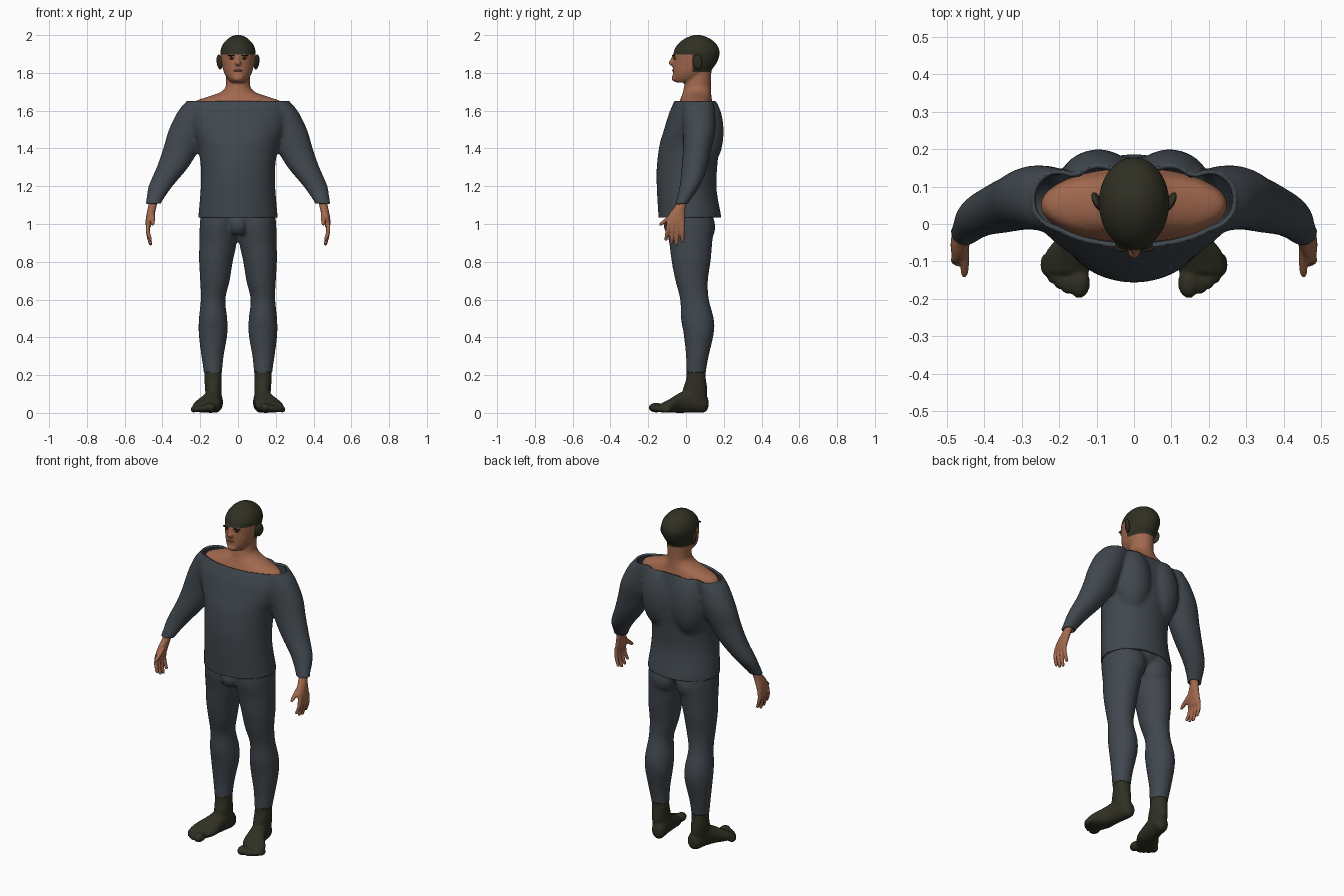
import bpy, bmesh, math
from mathutils import Matrix, Vector


def material(name, rgb):
    m = bpy.data.materials.new(name)
    m.diffuse_color = (*rgb, 1)
    return m


SLATE = material("slate cloth", (0.052, 0.064, 0.076))
OLIVE = material("dark olive", (0.029, 0.029, 0.017))
SKIN = material("skin", (0.36, 0.14, 0.075))
LIP = material("lip", (0.22, 0.075, 0.05))
DARK = material("brow and eye", (0.02, 0.015, 0.012))


def smooth_rows(rows, steps=4):
    """Catmull-Rom interpolation through the section rows."""
    out = []
    for i in range(len(rows) - 1):
        a, b, c, d = (rows[max(0, min(len(rows) - 1, i + k))] for k in (-1, 0, 1, 2))
        for s in range(steps):
            t = s / steps
            out.append([0.5 * (2 * q + (r - p) * t + (2 * p - 5 * q + 4 * r - w) * t * t
                               + (3 * q - p - 3 * r + w) * t ** 3)
                        for p, q, r, w in zip(a, b, c, d)])
    return out + [list(rows[-1])]


def loft(bm, rows, side=1, along="z", n=32):
    """Rows are (x, y, z, radius x, other radius); rings lie across the given axis."""
    rings = []
    for x, y, z, ra, rb in smooth_rows(rows):
        ring = []
        for k in range(n):
            a = 2 * math.pi * k / n
            u, v = ra * math.cos(a), rb * math.sin(a)
            p = (x + u, y + v, z) if along == "z" else (x + u, y, z + v)
            ring.append(bm.verts.new((p[0] * side, p[1], p[2])))
        rings.append(ring)
    for r0, r1 in zip(rings, rings[1:]):
        for k in range(n):
            bm.faces.new((r0[k], r0[(k + 1) % n], r1[(k + 1) % n], r1[k]))
    bm.faces.new(rings[0])
    bm.faces.new(rings[-1])


def ball(bm, centre, radii):
    bmesh.ops.create_icosphere(bm, subdivisions=3, radius=1,
                               matrix=Matrix.Translation(centre) @ Matrix.Diagonal((*radii, 1)))


def finish(name, bm, mats, voxel=0, relax=3):
    """Make an object, optionally fusing its overlapping solids into one skin."""
    bmesh.ops.recalc_face_normals(bm, faces=bm.faces)
    me = bpy.data.meshes.new(name)
    bm.to_mesh(me)
    bm.free()
    ob = bpy.data.objects.new(name, me)
    bpy.context.collection.objects.link(ob)
    if voxel:
        r = ob.modifiers.new("fuse", 'REMESH')
        r.mode, r.voxel_size = 'VOXEL', voxel
        s = ob.modifiers.new("relax", 'SMOOTH')
        s.factor, s.iterations = 0.5, relax
        dg = bpy.context.evaluated_depsgraph_get()
        ob.data = bpy.data.meshes.new_from_object(ob.evaluated_get(dg))
        ob.modifiers.clear()
    ob.data.materials.clear()
    for m in mats:
        ob.data.materials.append(m)
    for p in ob.data.polygons:
        p.use_smooth = True
        p.material_index = 0
    return ob


def cut(ob, co, no, clear=True, where=lambda c: True):
    """Slice a mesh by a plane, removing the part on the normal side."""
    bm = bmesh.new()
    bm.from_mesh(ob.data)
    faces = [f for f in bm.faces if where(f.calc_center_median())]
    geom = set(faces)
    for f in faces:
        geom.update(f.verts)
        geom.update(f.edges)
    bmesh.ops.bisect_plane(bm, geom=list(geom), plane_co=co, plane_no=no, clear_outer=clear)
    bm.to_mesh(ob.data)
    bm.free()


def thicken(ob, t):
    s = ob.modifiers.new("cloth thickness", 'SOLIDIFY')
    s.thickness, s.offset = t, -1


# Shirt: torso, shoulder blades and sleeves, cut open at neck, hem and cuffs
bm = bmesh.new()
loft(bm, [(0, .02, .97, .21, .165), (0, .02, 1.04, .21, .166), (0, .01, 1.12, .203, .161),
          (0, .003, 1.2, .197, .158), (0, .005, 1.3, .197, .16), (0, .018, 1.42, .215, .158),
          (0, .03, 1.5, .25, .146), (0, .037, 1.58, .265, .129), (0, .046, 1.65, .25, .108),
          (0, .05, 1.72, .22, .08)], n=48)
for s in (1, -1):
    ball(bm, (s * .095, .1, 1.49), (.11, .1, .2))
    loft(bm, [(.465, -.045, 1.05, .035, .03), (.448, -.022, 1.11, .041, .034),
              (.41, .02, 1.2, .064, .054), (.347, .045, 1.3, .084, .068),
              (.3, .06, 1.4, .096, .076), (.265, .07, 1.5, .101, .086),
              (.225, .067, 1.6, .091, .086), (.2, .065, 1.65, .072, .08),
              (.19, .065, 1.71, .05, .06)], s)
shirt = finish("shirt", bm, [SLATE], .011, 6)
cut(shirt, (0, 0, 1.65), (0, 0, 1))
cut(shirt, (0, 0, 1.035), (0, 0, -1))
cut(shirt, (0, 0, 1.108), (0, 0, -1), where=lambda c: abs(c.x) > .35)
thicken(shirt, .012)

# Trousers: legs, seat and front, open at the ankles
bm = bmesh.new()
for s in (1, -1):
    loft(bm, [(.133, .053, .18, .048, .052), (.133, .053, .22, .049, .053),
              (.135, .06, .3, .059, .06), (.132, .067, .42, .076, .08),
              (.132, .06, .5, .075, .087), (.132, .045, .6, .065, .076),
              (.122, .03, .7, .078, .086), (.117, .027, .8, .089, .103),
              (.106, .025, .9, .099, .114), (.102, .02, 1.0, .1, .127),
              (.1, .02, 1.1, .09, .12)], s)
    ball(bm, (s * .085, .075, .985), (.085, .08, .1))
ball(bm, (0, -.07, .995), (.05, .05, .058))
ball(bm, (0, .02, 1.05), (.16, .12, .09))
trousers = finish("trousers", bm, [SLATE], .010, 5)
cut(trousers, (0, 0, .215), (0, 0, -1))
thicken(trousers, .005)

TOES = [(.146, -.157, .028, .029, .041, .026), (.179, -.152, .023, .016, .036, .02),
        (.2, -.142, .022, .015, .034, .019), (.219, -.127, .02, .015, .032, .018),
        (.235, -.108, .018, .015, .03, .017)]
FINGERS = [(-.09, -.106, .918), (-.066, -.078, .9), (-.042, -.05, .893), (-.02, -.018, .908)]

for s, tag in ((1, "left"), (-1, "right")):
    # Sock-like foot with rounded toes
    bm = bmesh.new()
    loft(bm, [(.118, .118, .05, .018, .026), (.12, .095, .052, .04, .05),
              (.13, .03, .064, .047, .063), (.145, -.03, .054, .056, .054),
              (.165, -.08, .039, .073, .038), (.182, -.13, .026, .06, .025)], s, "y")
    loft(bm, [(.128, .045, .06, .042, .06), (.13, .048, .12, .044, .065),
              (.132, .053, .18, .046, .052), (.133, .053, .24, .045, .049)], s)
    for x, y, z, a, b, c in TOES:
        ball(bm, (s * x, y, z), (a, b, c))
    finish(tag + "_foot", bm, [OLIVE], .007, 2)

    # Hand: palm, four fingers and thumb
    bm = bmesh.new()
    loft(bm, [(.443, -.015, 1.15, .022, .024), (.452, -.028, 1.1, .022, .027),
              (.461, -.045, 1.06, .022, .04), (.47, -.055, 1.02, .019, .049),
              (.475, -.055, .985, .013, .044)], s)
    for y0, y1, z1 in FINGERS:
        loft(bm, [(.475, y0, 1.01, .012, .012), (.477, y0 * .5 + y1 * .5, .96, .011, .011),
                  (.464, y1, z1, .009, .009), (.461, y1, z1 - .007, .004, .004)], s, n=16)
    loft(bm, [(.456, -.04, 1.065, .016, .022), (.452, -.085, 1.035, .013, .016),
              (.452, -.125, 1.006, .011, .012), (.453, -.142, .997, .005, .006)], s, "y", 16)
    finish(tag + "_hand", bm, [SKIN], .005, 2)

    # Ear
    bm = bmesh.new()
    ball(bm, (0, 0, 0), (.011, .027, .04))
    bm.transform(Matrix.Translation((s * .098, .06, 1.858)) @ Matrix.Rotation(s * -.45, 4, 'Z')
                 @ Matrix.Rotation(s * .12, 4, 'Y'))
    finish(tag + "_ear", bm, [OLIVE])

    # Eye and eyebrow
    bm = bmesh.new()
    ball(bm, (s * .033, -.06, 1.876), (.012, .007, .005))
    ball(bm, (s * .035, -.065, 1.892), (.02, .009, .004))
    finish(tag + "_eye", bm, [DARK])

# Head, neck and bare shoulders in one skin
bm = bmesh.new()
loft(bm, [(0, -.01, 1.75, .035, .045), (0, .01, 1.765, .052, .076), (0, .02, 1.785, .066, .09),
          (0, .03, 1.81, .077, .1), (0, .042, 1.84, .084, .112), (0, .051, 1.87, .09, .119),
          (0, .056, 1.9, .094, .122), (0, .057, 1.925, .091, .118), (0, .059, 1.955, .078, .1),
          (0, .06, 1.982, .052, .066), (0, .06, 1.997, .024, .03), (0, .06, 2.002, .004, .004)])
loft(bm, [(0, .05, 1.55, .24, .09), (0, .05, 1.6, .25, .1), (0, .052, 1.645, .235, .088),
          (0, .055, 1.672, .165, .08), (0, .058, 1.695, .098, .075), (0, .06, 1.72, .069, .072),
          (0, .063, 1.75, .064, .069), (0, .07, 1.82, .064, .065)])
ball(bm, (0, -.072, 1.853), (.017, .021, .015))
ball(bm, (0, -.066, 1.868), (.01, .016, .024))
ball(bm, (0, -.053, 1.772), (.03, .024, .02))
ball(bm, (0, -.054, 1.894), (.055, .017, .01))
head = finish("head_and_neck", bm, [SKIN, OLIVE], .006, 3)
# Close-cropped hair: everything above the brow, and lower behind the ears
cut(head, (0, 0, 1.897), (0, 0, 1), False)
cut(head, (0, 0, 1.805), (0, 0, 1), False)
cut(head, (0, .035, 0), (0, 1, 0), False, lambda c: 1.8 < c.z < 1.9)
for p in head.data.polygons:
    c = p.center
    p.material_index = int(c.z > 1.897 or (c.z > 1.805 and c.y > .035))

# Mouth
bm = bmesh.new()
ball(bm, (0, -.066, 1.812), (.023, .008, .006))
finish("mouth", bm, [LIP])
